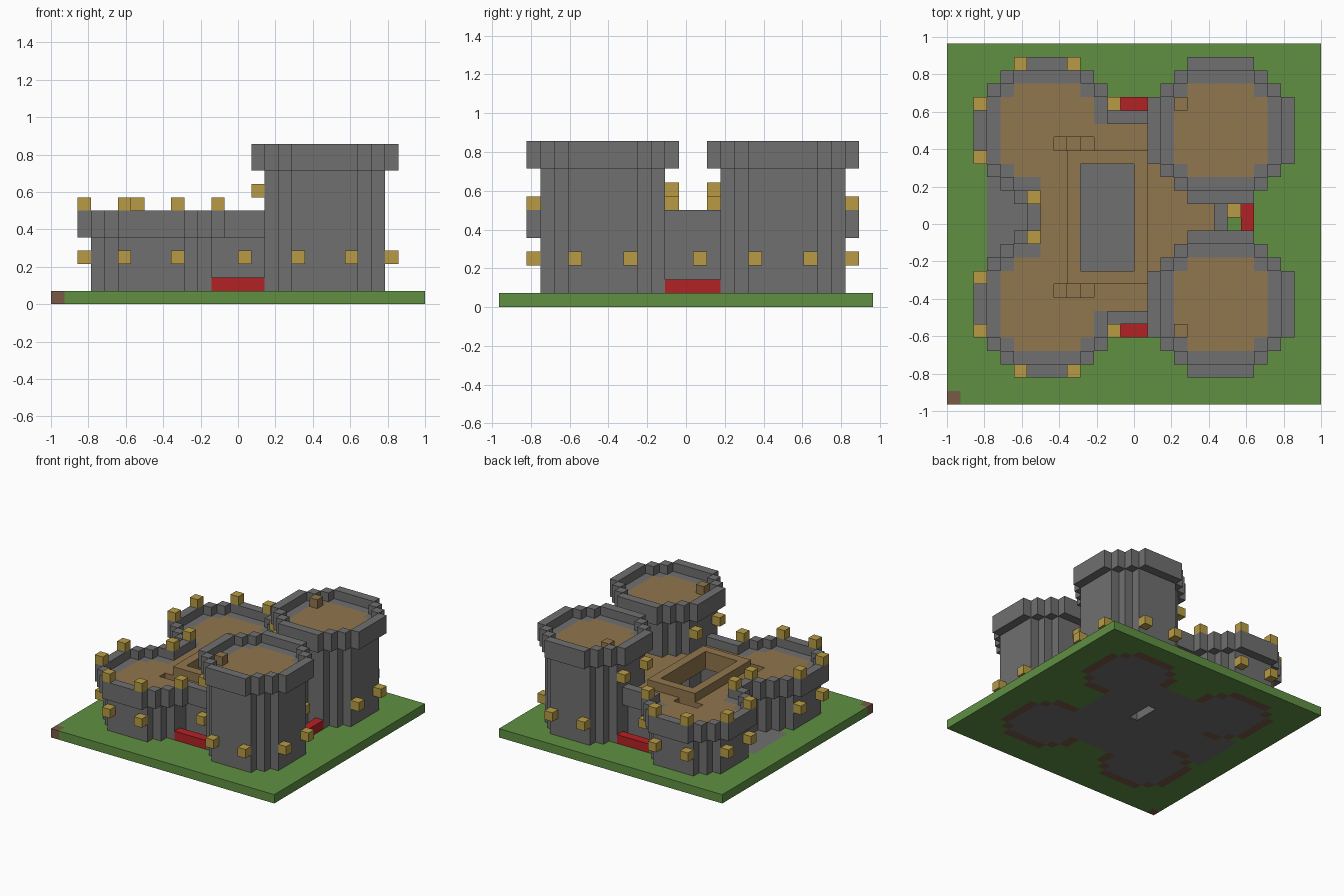
import bpy, bmesh
from mathutils import Vector

if "Cube" in bpy.data.objects:
    bpy.data.objects.remove(bpy.data.objects["Cube"])

NX, NY = 28, 27          # plot size in blocks
U = 2 / NX               # block size
DECK, TALL = 5, 10       # deck layers of the low and tall towers
LOW_C, TALL_C = (7, 7), (20, 7)
used = set()


def material(name, rgb):
    m = bpy.data.materials.new(name)
    m.use_nodes = True
    m.diffuse_color = (*rgb, 1)
    m.node_tree.nodes["Principled BSDF"].inputs["Base Color"].default_value = (*rgb, 1)
    return m


stone = material("stone grey", (0.165, 0.16, 0.16))
grass = material("grass green", (0.115, 0.28, 0.055))
plank = material("plank tan", (0.28, 0.18, 0.075))
lamp = material("lamp gold", (0.48, 0.33, 0.06))
red = material("door red", (0.45, 0.016, 0.018))
earth = material("earth brown", (0.19, 0.105, 0.065))


# Flat cell sets
def disc(c, r):
    span = range(-r, r + 1)
    return {(c[0] + a, c[1] + b) for a in span for b in span
            if abs(a) + abs(b) <= r + 2}


def ring(c, r):
    return disc(c, r) - disc(c, r - 1)


def rect(i0, i1, j0, j1):
    return {(i, j) for i in range(i0, i1 + 1) for j in range(j0, j1 + 1)}


def mirror(cells):
    return cells | {(i, NY - j) for i, j in cells}


def layers(cells, k0, k1):
    return {(i, j, k) for i, j in cells for k in range(k0, k1 + 1)}


# Outer skin of a block set, with flat areas merged
def build(name, cells, mat):
    cells = cells - used
    used.update(cells)
    bm = bmesh.new()
    for c in cells:
        for axis in range(3):
            for side in (0, 1):
                n = list(c)
                n[axis] += 2 * side - 1
                if tuple(n) in cells:
                    continue
                quad = []
                for a, b in ((0, 0), (1, 0), (1, 1), (0, 1)):
                    p = list(c)
                    p[axis] += side
                    p[(axis + 1) % 3] += a
                    p[(axis + 2) % 3] += b
                    quad.append(bm.verts.new(Vector((p[0] - NX / 2, p[1] - NY / 2, p[2])) * U))
                bm.faces.new(quad if side else quad[::-1])
    bmesh.ops.remove_doubles(bm, verts=bm.verts, dist=U / 100)
    bmesh.ops.dissolve_limit(bm, angle_limit=0.01, verts=bm.verts, edges=bm.edges)
    me = bpy.data.meshes.new(name)
    bm.to_mesh(me)
    bm.free()
    me.materials.append(mat)
    ob = bpy.data.objects.new(name, me)
    bpy.context.collection.objects.link(ob)
    return ob


def outside(cells, tall=False):
    return {(i, j) for i, j in cells if j <= 6 or (i >= 20 if tall else i <= 6)}


# Ground layer: earth under the walls, stone floor, grass around
low_wall = mirror(outside(ring(LOW_C, 4)))
tall_wall = mirror(ring(TALL_C, 4))
courtyard = rect(7, 19, 7, 20)
floor_hole = rect(14, 14, 14, 16)
footings = low_wall | mirror(outside(ring(TALL_C, 4), True))
floor = mirror(disc(LOW_C, 4) | disc(TALL_C, 4)) | courtyard | rect(3, 6, 11, 16)
build("earth_footings", layers(footings | {(0, 0)}, 0, 0), earth)
build("stone_floor", layers(floor - floor_hole, 0, 0), stone)
build("grass_base", layers(rect(0, NX - 1, 0, NY - 1) - floor, 0, 0), grass)

# Towers with overhanging parapets
build("low_tower_walls", layers(low_wall, 1, DECK), stone)
build("tall_tower_walls", layers(tall_wall, 1, TALL), stone)
build("tall_tower_parapets", layers(mirror(ring(TALL_C, 5)), TALL, TALL + 1), stone)
build("low_parapets", layers(mirror(outside(ring(LOW_C, 5)) | rect(12, 15, 6, 6)),
                             DECK, DECK + 1), stone)

# Walls between the towers
build("front_and_back_walls", layers(mirror(rect(11, 16, 7, 7)), 1, DECK - 1), stone)
build("west_wall", layers(rect(6, 6, 12, 15), 1, DECK + 1), stone)
build("east_wall", layers(rect(20, 20, 12, 15), 1, DECK + 1), stone)

# Plank decks, light well rim and stairs down
well = rect(10, 13, 10, 17)
stairs = mirror(rect(8, 10, 8, 8))
low_deck = mirror(disc(LOW_C, 4)) | courtyard
low_deck -= mirror(disc(TALL_C, 4)) | low_wall | well | stairs
build("low_deck", layers(low_deck, DECK, DECK), plank)
build("well_rim", layers(rect(9, 14, 9, 18) - well, DECK + 1, DECK + 1), plank)
build("stair_steps", {(i, j, 12 - i) for i, j in stairs}, plank)
build("tall_decks", layers(mirror(disc(TALL_C, 3)), TALL, TALL), plank)
build("deck_hatches", layers(mirror({(17, 5)}), TALL + 1, TALL + 1), plank)

# Red doorsteps
build("front_and_back_doorsteps", layers(mirror(rect(12, 15, 5, 5)), 1, 1), red)
build("east_doorstep", layers(rect(22, 22, 12, 15), 1, 1), red)

# Lamps: low on the outer walls, on the parapets, and high on the tall towers
wall_lamps = mirror({(2, 5), (2, 9), (5, 2), (9, 2), (18, 2), (22, 2), (25, 5), (25, 9)})
wall_lamps |= {(14, 6), (13, 21), (21, 14)}
parapet_lamps = mirror({(2, 5), (2, 9), (5, 2), (9, 2), (12, 5), (6, 12)})
tower_lamps = mirror({(15, 5), (15, 9), (20, 12)})
build("wall_lamps", layers(wall_lamps, 3, 3), lamp)
build("parapet_lamps", layers(parapet_lamps, DECK + 2, DECK + 2), lamp)
build("tall_tower_lamps", layers(tower_lamps, 8, 8), lamp)
